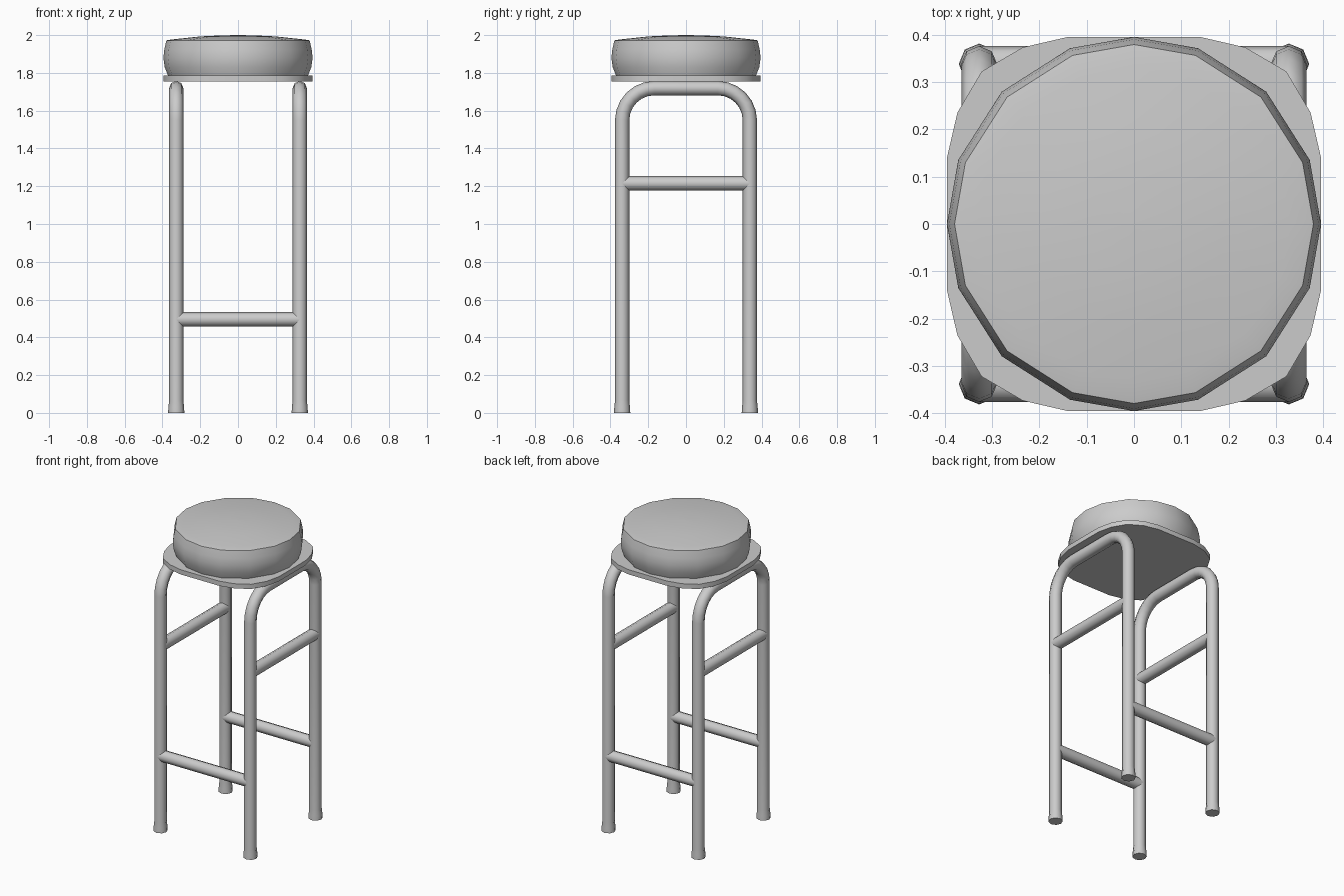
import bpy, bmesh, math

cube = bpy.data.objects.get("Cube")
if cube:
    bpy.data.objects.remove(cube, do_unlink=True)

GREY = (0.6, 0.6, 0.6, 1)
grey = bpy.data.materials.new("plain_grey")
grey.use_nodes = True
grey.diffuse_color = GREY
grey.node_tree.nodes["Principled BSDF"].inputs["Base Color"].default_value = GREY

LEG_X, LEG_Y, TUBE = 0.327, 0.338, 0.0378
RAIL_Z, BEND = 1.719, 0.17


def finish(obj, angle):
    bpy.ops.object.select_all(action='DESELECT')
    obj.select_set(True)
    bpy.context.view_layer.objects.active = obj
    if obj.type == 'CURVE':
        bpy.ops.object.convert(target='MESH')
        obj = bpy.context.view_layer.objects.active
    obj.data.materials.clear()
    obj.data.materials.append(grey)
    bpy.ops.object.shade_smooth_by_angle(angle=math.radians(angle))


def tube(name, points, radii=None):
    """Eight-sided capped tube along a path."""
    curve = bpy.data.curves.new(name, 'CURVE')
    curve.dimensions = '3D'
    curve.bevel_depth = TUBE
    curve.bevel_resolution = 2
    curve.use_fill_caps = True
    spline = curve.splines.new('POLY')
    spline.points.add(len(points) - 1)
    for i, p in enumerate(points):
        spline.points[i].co = (*p, 1)
        spline.points[i].radius = radii[i] if radii else 1
    obj = bpy.data.objects.new(name, curve)
    bpy.context.collection.objects.link(obj)
    finish(obj, 50)


def lofted(name, rings, angle):
    """Solid skinned through rings of equal point count, closed at both ends."""
    bm = bmesh.new()
    loops = [[bm.verts.new(p) for p in ring] for ring in rings]
    n = len(loops[0])
    for a, b in zip(loops, loops[1:]):
        for i in range(n):
            j = (i + 1) % n
            bm.faces.new((a[i], a[j], b[j], b[i]))
    bm.faces.new(loops[0][::-1])
    bm.faces.new(loops[-1])
    bmesh.ops.recalc_face_normals(bm, faces=bm.faces)
    mesh = bpy.data.meshes.new(name)
    bm.to_mesh(mesh)
    bm.free()
    obj = bpy.data.objects.new(name, mesh)
    bpy.context.collection.objects.link(obj)
    finish(obj, angle)


# Arched side frames with flared feet, each with a side rail
for side, x in (("left", LEG_X), ("right", -LEG_X)):
    half = [(-LEG_Y, 0), (-LEG_Y, 0.03), (-LEG_Y, 0.065)]
    for i in range(7):
        a = math.radians(15 * i)
        half.append((-LEG_Y + BEND * (1 - math.cos(a)),
                     RAIL_Z - BEND + BEND * math.sin(a)))
    path = half + [(-y, z) for y, z in reversed(half)]
    radii = [1.14, 1.1] + [1] * (len(path) - 4) + [1.1, 1.14]
    tube(side + "_leg_frame", [(x, y, z) for y, z in path], radii)
    tube(side + "_side_rail", [(x, -LEG_Y, 1.215), (x, LEG_Y, 1.215)])

# Low footrests joining the frames
for side, y in (("front", -LEG_Y), ("back", LEG_Y)):
    tube(side + "_footrest", [(-LEG_X, y, 0.495), (LEG_X, y, 0.495)])

# Rounded-square plate under the cushion
corner = [(0.395, 0.14), (0.373, 0.235), (0.322, 0.322), (0.235, 0.373), (0.14, 0.395)]
outline = []
for q in range(4):
    c, s = round(math.cos(q * math.pi / 2)), round(math.sin(q * math.pi / 2))
    outline += [(c * x - s * y, s * x + c * y) for x, y in corner]
lofted("seat_plate", [[(x, y, z) for x, y in outline] for z in (1.755, 1.786)], 30)

# Faceted round cushion with a bulging wall and a shallow domed top
angles = [math.radians(90 * q + a) for q in range(4) for a in (0, 20, 45, 70)]
profile = [(0.37, 1.784), (0.388, 1.83), (0.395, 1.88), (0.39, 1.925), (0.379, 1.972),
           (0.364, 1.975), (0.33, 1.979), (0.2, 1.993), (0.1, 1.998), (0.01, 2.0)]
lofted("seat_cushion",
       [[(r * math.cos(a), r * math.sin(a), z) for a in angles] for r, z in profile], 40)
